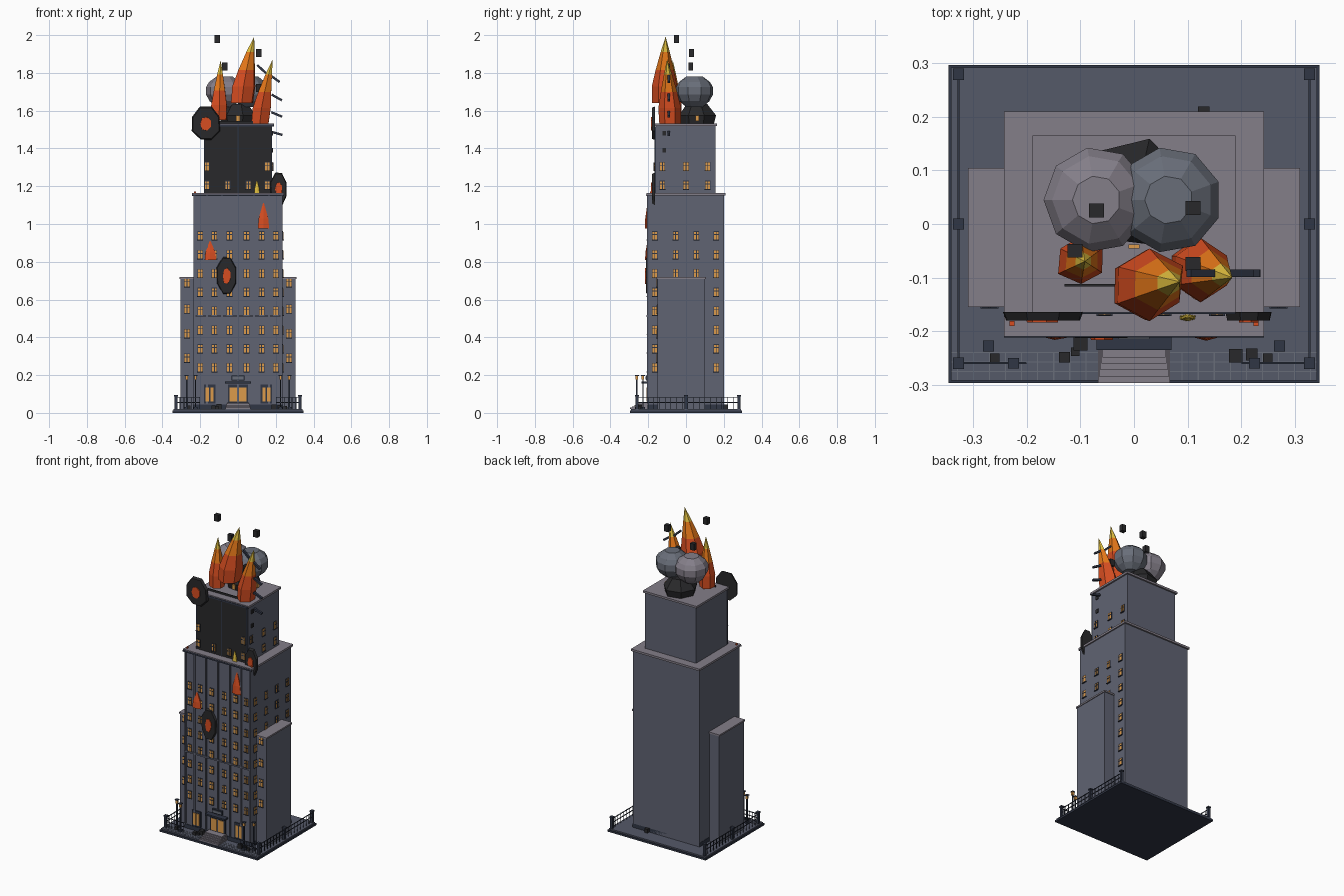
import bpy, bmesh, random
from math import pi, cos, sin
from mathutils import Matrix, Vector

random.seed(4)
if "Cube" in bpy.data.objects:
    bpy.data.objects.remove(bpy.data.objects["Cube"])


def material(name, *rgb):
    m = bpy.data.materials.new(name)
    m.use_nodes = True
    m.diffuse_color = (*rgb, 1)
    m.node_tree.nodes["Principled BSDF"].inputs["Base Color"].default_value = (*rgb, 1)
    return m


WALL = material("slate wall", .115, .125, .17)
PAVE = material("paving slate", .09, .1, .14)
TRIM = material("lilac stone", .23, .21, .25)
CHAR = material("charred black", .022, .022, .024)
METAL = material("dark blue metal", .03, .037, .06)
GLOW = material("warm window", .72, .33, .07)
RED = material("flame red", .68, .075, .015)
ORANGE = material("flame orange", .8, .19, .01)
YELLOW = material("flame yellow", .75, .52, .05)
SMOKE = material("grey smoke", .14, .155, .19)


def finish(name, bm, mats):
    bmesh.ops.recalc_face_normals(bm, faces=bm.faces)
    me = bpy.data.meshes.new(name)
    bm.to_mesh(me)
    bm.free()
    for m in mats:
        me.materials.append(m)
    ob = bpy.data.objects.new(name, me)
    bpy.context.collection.objects.link(ob)
    return ob


def boxes(name, mat, items):
    """One object from boxes given as (x0, x1, y0, y1, z0, z1)."""
    bm = bmesh.new()
    for x0, x1, y0, y1, z0, z1 in items:
        mx = Matrix.Translation(((x0 + x1) / 2, (y0 + y1) / 2, (z0 + z1) / 2))
        bmesh.ops.create_cube(bm, size=1, matrix=mx @ Matrix.Diagonal((x1 - x0, y1 - y0, z1 - z0, 1)))
    return finish(name, bm, [mat])


def block(c, s):
    return tuple(v for i in range(3) for v in (c[i] - s[i] / 2, c[i] + s[i] / 2))


def lathe(name, rows, n, mats, jitter=0.0):
    """Rings given as (x, y, z, radius, material index of the band above)."""
    bm = bmesh.new()
    wob = [1 + random.uniform(-jitter, jitter) for _ in range(n)]
    rings = [[bm.verts.new((x + r * w * cos(2 * pi * (i + .5) / n), y + r * w * sin(2 * pi * (i + .5) / n), z))
              for i, w in enumerate(wob)] for x, y, z, r, _ in rows]
    for a, b, row in zip(rings, rings[1:], rows):
        for i in range(n):
            j = (i + 1) % n
            bm.faces.new((a[i], a[j], b[j], b[i])).material_index = row[4]
    bm.faces.new(rings[0])
    bm.faces.new(rings[-1]).material_index = rows[-1][4]
    return finish(name, bm, mats)


def flame(name, base, tip, r, squash=1.0, n=6):
    base, tip = Vector(base), Vector(tip)
    rows = []
    for t, k, m in ((0, .95, 0), (.25, 1, 0), (.5, .72, 1), (.77, .36, 2), (1, .01, 2)):
        d = tip - base
        rows.append((d.x * t ** 1.4, d.y * t ** 1.4, d.z * t, r * k, m))
    ob = lathe(name, rows, n, [RED, ORANGE, YELLOW], .08)
    ob.location, ob.scale = base, (1, squash, 1)


# Ground slab and paving
boxes("base_edge", METAL, [(-.347, .347, -.297, .297, 0, .012)])
boxes("base_top", PAVE, [(-.342, .342, -.292, .292, .012, .02)])
lines = [(-.342, .342, y - .001, y + .001, .02, .021) for y in (-.24, -.258, -.276)]
lines += [(x - .001, x + .001, -.292, -.24, .02, .021) for x in [i * .03 - .33 for i in range(23)]]
boxes("paving_joints", SMOKE, lines)

# Building masses
boxes("main_block", WALL, [(-.235, .235, -.2, .2, .02, 1.15)])
boxes("upper_block", WALL, [(-.18, .18, -.158, .155, 1.16, 1.52)])
boxes("side_wings", WALL, [(s * .27 - .035, s * .27 + .035, -.15, .1, .02, .71) for s in (-1, 1)])
boxes("cornices", TRIM, [(-.243, .243, -.21, .21, 1.15, 1.163), (-.19, .19, -.165, .165, 1.52, 1.533)]
      + [(s * .2725 - .0375, s * .2725 + .0375, -.155, .105, .71, .72) for s in (-1, 1)])
boxes("cornice_shadow_strip", METAL, [(-.243, .243, -.212, -.209, 1.147, 1.157), (-.19, .19, -.168, -.164, 1.517, 1.527)])
boxes("front_pilasters", WALL, [(x - .005, x + .005, -.207, -.2, .05, 1.15)
                                for x in (-.23, -.165, -.085, 0, .085, .165, .23)]
      + [(-.235, .235, -.208, -.2, .508, .518)])
boxes("charred_front", CHAR, [(-.177, .177, -.164, -.156, 1.165, 1.515)])
boxes("charred_front_ribs", METAL, [(x - .003, x + .003, -.167, -.16, 1.165, 1.515) for x in (-.177, 0, .177)])
boxes("plinth", METAL, [(-.237, .237, -.203, .2, .02, .045)])
boxes("back_vent", CHAR, [(.12, .141, .2, .22, .02, .045)])
boxes("warning_lights", RED, [block((s * .228, -.186, 1.167), (.009, .009, .01)) for s in (-1, 1)])

# Windows: frame, lit pane and glazing bars on the front and the +x side
frames, panes, bars = [], [], []


def window(u, z, plane, side=False, w=.03, h=.042):
    def put(store, du, dz, sw, sh, d0, d1):
        a, b = u + du - sw / 2, u + du + sw / 2
        zz = (z + dz - sh / 2, z + dz + sh / 2)
        store.append((plane + d0, plane + d1, a, b, *zz) if side else (a, b, plane - d1, plane - d0, *zz))
    put(frames, 0, 0, w + .006, h + .006, 0, .003)
    put(panes, 0, 0, w, h, .002, .005)
    put(bars, 0, 0, .004, h, .003, .007)
    put(bars, 0, h * .15, w, .004, .003, .007)
    put(bars, 0, -h / 2 - .002, w + .008, .004, 0, .008)


levels = [.24 + i * .0997 for i in range(8)]
for z in levels:
    for x in (.045, .125, .2):
        for s in (-1, 1):
            window(s * x, z, -.2, w=.024)
    for y in (-.165, -.055, .055, .16):
        if z > .73 or abs(y) > .12 and y != -.055:
            window(y, z, .235, True, w=.024)
for z in (.29, .42, .55, .69):
    for s in (-1, 1):
        window(s * .27, z, -.15, w=.026)
for z in (1.205, 1.305):
    for x in (-.165, -.055, .055, .155):
        if z < 1.25 or abs(x) > .1:
            window(x, z, -.164, w=.022)
    for y in (-.125, 0, .115):
        window(y, z, .18, True, w=.024)
boxes("window_frames", METAL, frames)
boxes("window_panes", GLOW, panes)
boxes("window_bars", METAL, bars)
boxes("broken_side_windows", CHAR, [block((.182, -.115, z), (.006, .02, .024)) for z in (1.39, 1.48)])

# Entrance: steps, doors and canopy
boxes("front_steps", TRIM, [(-.067 + i * .002, .067 - i * .002, -.297 + i * .012, -.2, .02, .028 + i * .007)
                            for i in range(5)])
doors = [(0, .096, .1), (-.15, .05, .1), (.15, .05, .1)]
boxes("door_frames", METAL, [block((x, -.203, z), (w + .012, .008, .1)) for x, w, z in doors])
boxes("door_panels", GLOW, [block((x + s * w / 4, -.208, z - .003), (w / 2 - .008, .004, .076))
                            for x, w, z in doors for s in (-1, 1)])
boxes("canopy", METAL, [(-.07, .07, -.235, -.2, .155, .165), (-.035, .035, -.212, -.2, .172, .198)])
boxes("canopy_plate", SMOKE, [(-.029, .029, -.215, -.211, .178, .192)])

# Fence with posts, rails and balusters
posts = [(s * .328, y) for s in (-1, 1) for y in (-.26, 0, .28)]
fence = [block((x, y, .055), (.015, .015, .07)) for x, y in posts]
fence += [block((x, y, .092), (.021, .021, .008)) for x, y in posts]
for s in (-1, 1):
    for z in (.055, .08):
        fence.append(block((s * .328, .01, z), (.004, .54, .004)))
        fence.append(block((s * .265, -.26, z), (.126, .004, .004)))
    fence += [block((s * .328, -.26 + i * .03, .052), (.003, .003, .064)) for i in range(19)]
    fence += [block((s * (.328 - i * .021), -.26, .052), (.003, .003, .064)) for i in range(7)]
boxes("fence", METAL, fence)

# Street lamps
lamps = [(s * x, y) for s in (-1, 1) for x, y in ((.272, -.228), (.225, -.26))]
boxes("lamp_posts", METAL, [block((x, y, .1), (.007, .007, .16)) for x, y in lamps]
      + [block((x, y, .026), (.02, .02, .012)) for x, y in lamps]
      + [block((x, y, .198), (.02, .02, .005)) for x, y in lamps])
boxes("lamp_heads", GLOW, [block((x, y, .186), (.013, .013, .02)) for x, y in lamps])

# Fallen rubble on the pavement
rubble = []
for cx in (-.26, -.13, -.11, -.1, .19, .22, .25):
    s = random.uniform(.015, .028)
    rubble.append(block((cx, random.uniform(-.255, -.215), .02 + s / 2), (s, s, s)))
boxes("rubble", CHAR, rubble)

# Ruined rooftop room and smoke clouds
lathe("ruined_roof_room", [(.005, .055, 1.533, .09, 0), (.005, .055, 1.575, .1, 0), (.005, .055, 1.635, .055, 0)],
      7, [CHAR], .08)
boxes("roof_room_windows", GLOW, [block((0, -.042, 1.56), (.02, .008, .03)), block((.098, .06, 1.56), (.01, .02, .03))])
boxes("roof_rim", CHAR, [(-.13, .12, -.117, -.112, 1.533, 1.545)])
puff = [(-.08, .045), (-.05, .08), (-.015, .099), (.025, .099), (.052, .083), (.08, .045)]
for name, x, mat in (("light_smoke", -.07, TRIM), ("dark_smoke", .065, SMOKE)):
    lathe(name, [(x, .045, 1.7 + z, r, 0) for z, r in puff], 9, [mat])

# Flames on the roof and the facade
flame("roof_flame_middle", (.02, -.115, 1.64), (.085, -.108, 1.99), .068)
flame("roof_flame_right", (.115, -.085, 1.53), (.183, -.1, 1.87), .058)
flame("roof_flame_left", (-.1, -.068, 1.55), (-.092, -.07, 1.865), .046)
for name, x, y, z, h, r, mat in (("right", .135, -.203, .975, .135, .036, RED), ("left", -.148, -.203, .81, .1, .036, RED),
                                 ("ledge", .1, -.175, 1.163, .065, .017, YELLOW)):
    rows = [(0, 0, 0, r, 0), (0, 0, h * .4, r * .85, 0), (0, 0, h, .003, 0)]
    ob = lathe("facade_flame_" + name, rows, 6, [mat], .1)
    ob.location, ob.scale = (x, y, z), (1, .4, 1)

# Blast holes: charred discs with glowing centres
for name, x, y, z, rx, rz in (("top", -.17, -.172, 1.53, .077, .095), ("middle", -.06, -.205, .725, .056, .112),
                              ("ledge", .215, -.172, 1.185, .047, .098)):
    for part, k, d, n, mat in (("scorch", 1, .008, 8, CHAR), ("ember", .42, .012, 7, RED)):
        ob = lathe(f"blast_{part}_{name}", [(0, 0, -.008, k, 0), (0, 0, d, k * .92, 0)], n, [mat], .06)
        ob.location, ob.scale = (x, y, z), (rx, rz, 1)
        ob.rotation_euler.x = pi / 2

# Flying debris and falling beams
boxes("flying_debris", CHAR, [block(c, (.028, .026, .042)) for c in (
    (-.11, -.05, 1.979), (.11, .03, 1.905), (-.07, .025, 1.833), (.11, -.075, 1.72))])
for i, (x, z) in enumerate(((.125, 1.82), (.195, 1.77), (.205, 1.67), (.205, 1.58), (.205, 1.48))):
    ob = boxes(f"falling_beam_{i + 1}", METAL, [block((0, 0, 0), (.062, .014, .012))])
    ob.location = (x, -.092, z)
    ob.rotation_euler.y = .75 - i * .12
